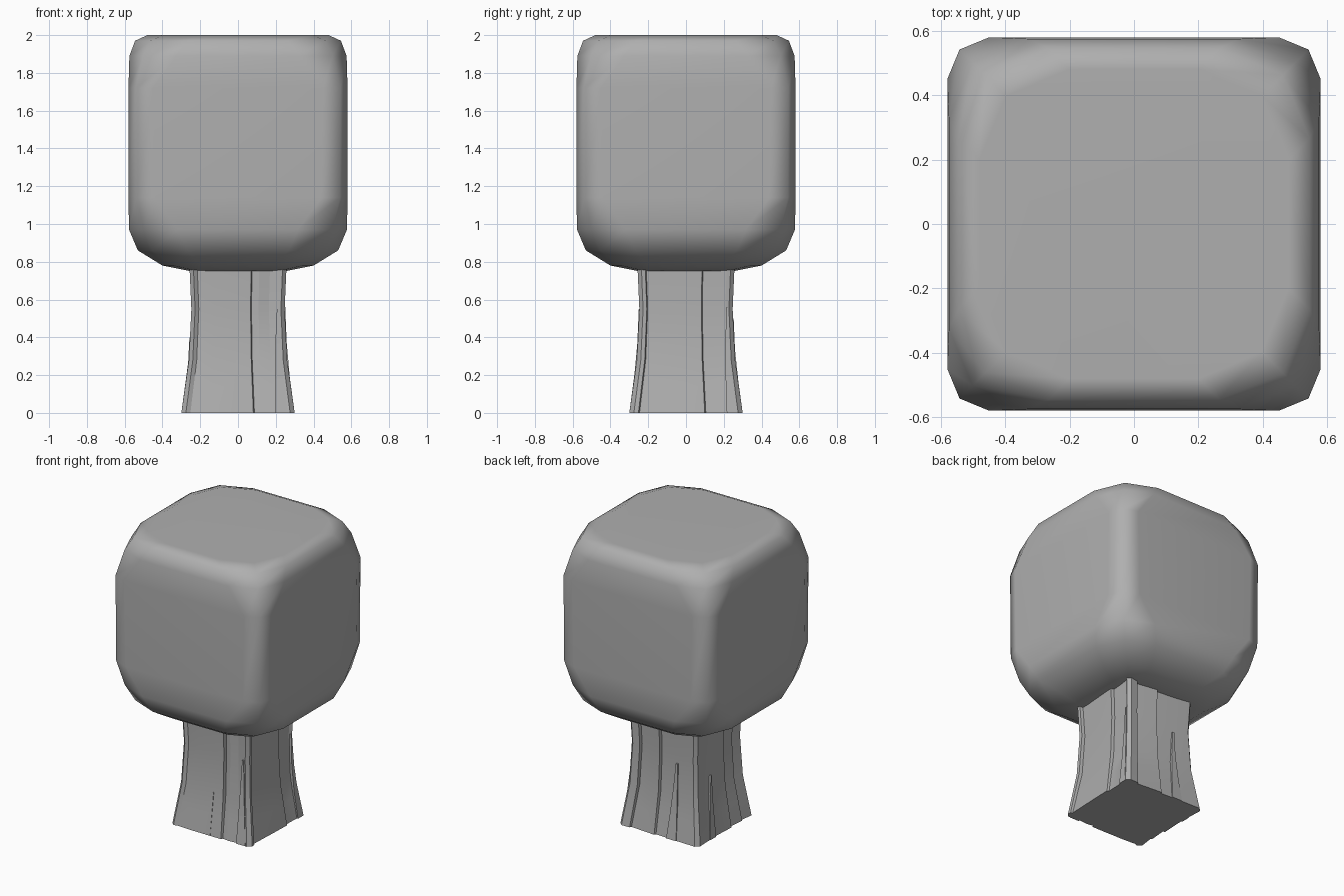
import bpy
import bmesh
import math
from mathutils import Matrix, Vector

cube = bpy.data.objects.get("Cube")
if cube:
    bpy.data.objects.remove(cube, do_unlink=True)

GREY = (0.43, 0.43, 0.43, 1.0)
grey = bpy.data.materials.new("mid_grey")
grey.use_nodes = True
grey.diffuse_color = GREY
grey.node_tree.nodes["Principled BSDF"].inputs["Base Color"].default_value = GREY


def loft(name, rings):
    """Skin a stack of equal-length rings and cap both ends."""
    bm = bmesh.new()
    rows = [[bm.verts.new(p) for p in ring] for ring in rings]
    count = len(rows[0])
    for low, high in zip(rows, rows[1:]):
        for i in range(count):
            j = (i + 1) % count
            bm.faces.new((low[i], low[j], high[j], high[i]))
    bm.faces.new(rows[0][::-1])
    bm.faces.new(rows[-1])
    bmesh.ops.recalc_face_normals(bm, faces=bm.faces)
    mesh = bpy.data.meshes.new(name)
    bm.to_mesh(mesh)
    bm.free()
    mesh.materials.append(grey)
    obj = bpy.data.objects.new(name, mesh)
    bpy.context.collection.objects.link(obj)
    return obj


def turned(point, side):
    return Matrix.Rotation(side * math.pi / 2, 3, "Z") @ Vector(point)


def shade(obj, degrees):
    bpy.ops.object.select_all(action="DESELECT")
    obj.select_set(True)
    bpy.context.view_layer.objects.active = obj
    bpy.ops.object.shade_smooth_by_angle(angle=math.radians(degrees))


# Canopy: rounded square rings, tighter at the top and fuller below
def rounded_square(z, half, corner):
    ring = []
    for side in range(4):
        for step in range(3):
            a = step * math.pi / 4 - math.pi / 2
            centre = half - corner
            ring.append(turned((centre + corner * math.cos(a),
                                -centre + corner * math.sin(a), z), side))
    return ring


canopy_rings = [
    (0.75, 0.25, 0.12), (0.78, 0.40, 0.20), (0.86, 0.53, 0.26),
    (0.97, 0.577, 0.26), (1.14, 0.58, 0.14), (1.72, 0.58, 0.13),
    (1.89, 0.575, 0.25), (1.97, 0.545, 0.28), (2.0, 0.48, 0.28),
]
canopy = loft("canopy", [rounded_square(*r) for r in canopy_rings])
shade(canopy, 80)
weighted = canopy.modifiers.new("flat_centres", "WEIGHTED_NORMAL")
weighted.keep_sharp = True

# Trunk: flared square with stepped bark grooves that fade towards the ground
levels = [(0.0, 0.30, 0.6), (0.14, 0.28, 0.8), (0.28, 0.26, 1.0),
          (0.55, 0.247, 1.0), (0.80, 0.258, 1.0)]
bark = [
    [(-0.92, 0), (-0.84, 0.014), (-0.5, 0.004), (0.27, 0.0),
     (0.29, 0.022), (0.44, 0.010), (0.66, 0.018), (0.92, 0)],
    [(-0.92, 0), (-0.84, 0.002), (-0.82, 0.022), (-0.05, 0.006),
     (0.33, 0.0), (0.35, 0.02), (0.84, 0.012), (0.92, 0)],
    [(-0.92, 0), (-0.72, 0.004), (-0.70, 0.024), (-0.42, 0.012),
     (-0.1, 0.0), (-0.08, 0.02), (0.5, 0.006), (0.92, 0)],
    [(-0.92, 0), (-0.62, 0.006), (-0.25, 0.012), (0.2, 0.0),
     (0.22, 0.022), (0.6, 0.006), (0.62, 0.022), (0.92, 0)],
]


def trunk_ring(z, half, depth):
    return [turned((t * half, d * depth - half, z), side)
            for side, profile in enumerate(bark) for t, d in profile]


shade(loft("trunk", [trunk_ring(*lv) for lv in levels]), 22)


# Bark slivers: thin tapering strips standing just proud of the trunk
def half_at(z):
    for (z0, h0, _), (z1, h1, _) in zip(levels, levels[1:]):
        if z <= z1:
            return h0 + (h1 - h0) * (z - z0) / (z1 - z0)
    return levels[-1][1]


def bark_sliver(name, side, left, right, top):
    rings = []
    for i in range(4):
        z = top * i / 3
        h = half_at(z)
        start = left + (right - left) * 0.8 * i / 3
        out = h + 0.003 * i / 3
        rings.append([turned(p, side) for p in (
            (start * h, -out, z), (right * h, -out, z),
            (right * h, 0.03 - h, z), (start * h, 0.03 - h, z))])
    loft(name, rings)


slivers = [(0, -0.13, 0.0, 0.28), (0, 0.65, 0.88, 0.55),
           (1, 0.72, 0.9, 0.56), (2, 0.2, 0.45, 0.5), (3, -0.55, -0.35, 0.4)]
for number, values in enumerate(slivers, 1):
    bark_sliver(f"bark_sliver_{number}", *values)
